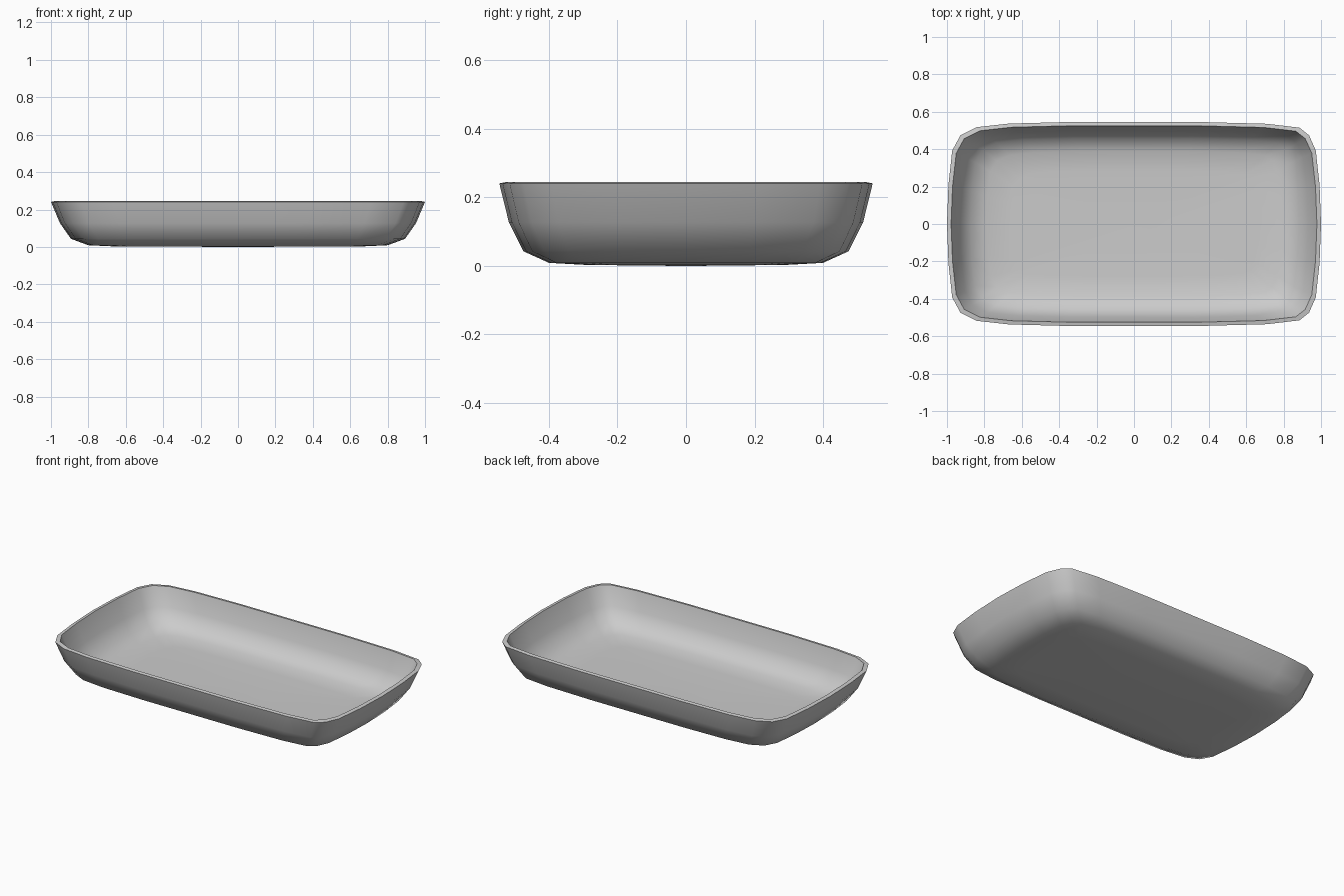
import bpy, bmesh, math

if "Cube" in bpy.data.objects:
    bpy.data.objects.remove(bpy.data.objects["Cube"])

# Quarter outlines of the rim (fractions of half-width and half-depth)
RIGHT = [(1, 0), (.992, .385), (.972, .72), (.936, .87), (.885, .945), (.71, .983), (.36, 1)]
LEFT = [(1, 0), (.992, .385), (.972, .72), (.928, .87), (.84, .95), (.67, .985), (.36, 1)]

upper = RIGHT + [(0, 1)] + [(-x, y) for x, y in reversed(LEFT)]
lower = [(x, -y) for x, y in reversed(upper[1:-1])]
outline = upper + lower

# Cross-section from underside, up the outer wall, over the rim, down inside
SECTION = [
    (.67, .29, .003), (.80, .40, .009), (.893, .475, .043), (.952, .517, .127), (1.0, .545, .241),
    (.978, .525, .245), (.931, .497, .133), (.873, .457, .058), (.79, .388, .027), (.66, .28, .021),
]

bm = bmesh.new()
rings = [[bm.verts.new((x * hx, y * hy, z)) for x, y in outline] for hx, hy, z in SECTION]
n = len(outline)
for a, b in zip(rings, rings[1:]):
    for i in range(n):
        j = (i + 1) % n
        bm.faces.new((a[i], a[j], b[j], b[i]))

# Gently crowned underside and floor
for ring, z in ((rings[0], 0.0), (rings[-1], .019)):
    centre = bm.verts.new((0, 0, z))
    for i in range(n):
        bm.faces.new((ring[i], ring[(i + 1) % n], centre))
bmesh.ops.recalc_face_normals(bm, faces=bm.faces[:])

mesh = bpy.data.meshes.new("tray")
bm.to_mesh(mesh)
bm.free()
tray = bpy.data.objects.new("tray", mesh)
bpy.context.collection.objects.link(tray)
bpy.context.view_layer.objects.active = tray
tray.select_set(True)
bpy.ops.object.shade_smooth_by_angle(angle=math.radians(50))
